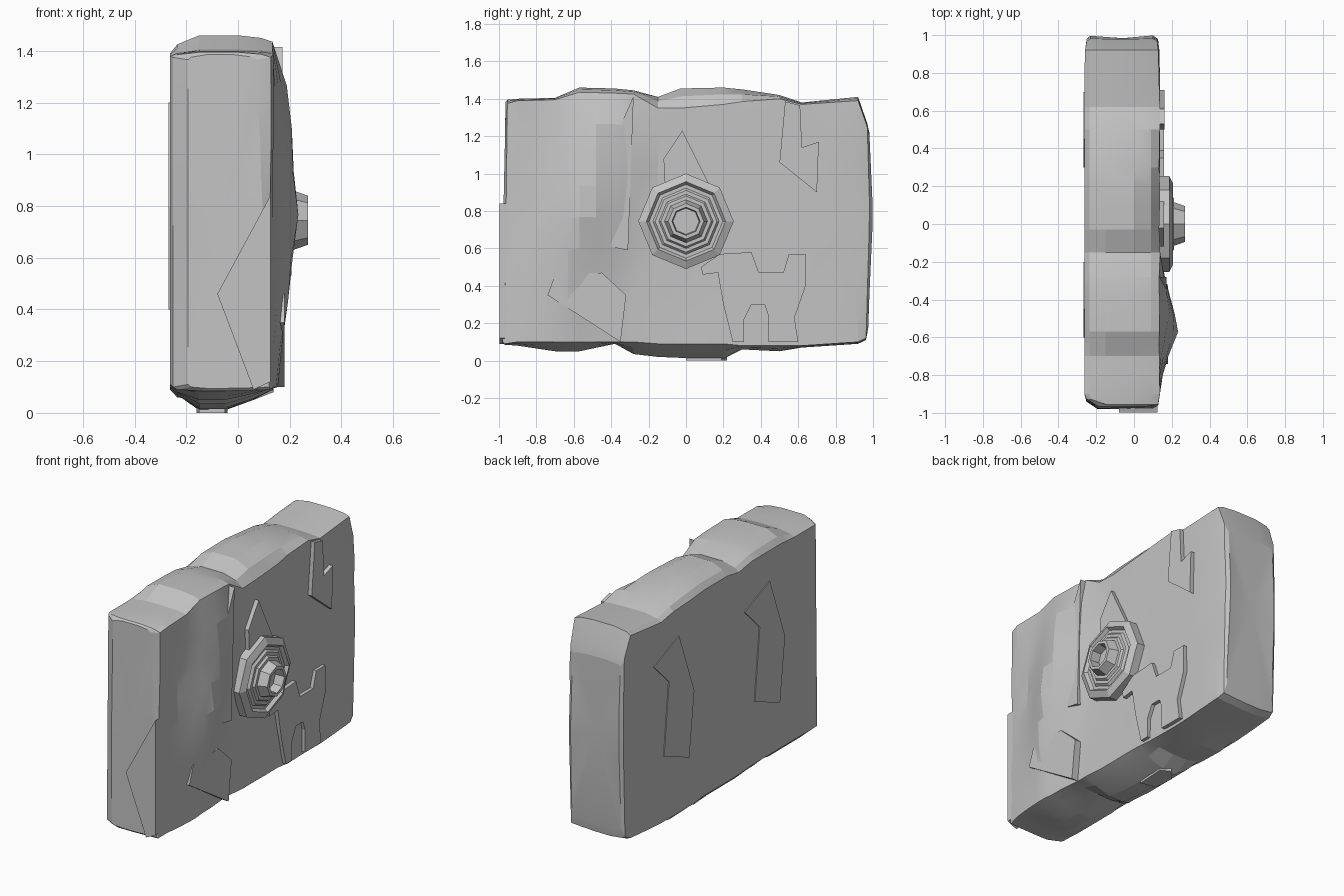
import bpy, bmesh, math, random

if "Cube" in bpy.data.objects:
    bpy.data.objects.remove(bpy.data.objects["Cube"])
random.seed(4)

stone = bpy.data.materials.new("stone grey")
stone.diffuse_color = (0.55, 0.55, 0.55, 1)
stone.use_nodes = True
stone.node_tree.nodes["Principled BSDF"].inputs["Base Color"].default_value = stone.diffuse_color


def finish(name, bm, smooth=None):
    bmesh.ops.recalc_face_normals(bm, faces=bm.faces[:])
    me = bpy.data.meshes.new(name)
    bm.to_mesh(me)
    bm.free()
    me.materials.append(stone)
    ob = bpy.data.objects.new(name, me)
    bpy.context.collection.objects.link(ob)
    if smooth:
        bpy.ops.object.select_all(action='DESELECT')
        ob.select_set(True)
        bpy.context.view_layer.objects.active = ob
        bpy.ops.object.shade_smooth_by_angle(angle=math.radians(smooth))
    return ob


def lerp_table(table, t):
    if t <= table[0][0]:
        return table[0][1:]
    for a, b in zip(table, table[1:]):
        if t <= b[0]:
            k = (t - a[0]) / (b[0] - a[0])
            return [p + (q - p) * k for p, q in zip(a[1:], b[1:])]
    return table[-1][1:]


# Slab sections along y: y, lower edge, keel, ridge top, front top, back top
SECTIONS = [
    (-0.955, .09, .085, 1.395, 1.375, 1.375), (-0.90, .10, .08, 1.40, 1.39, 1.38),
    (-0.70, .10, .05, 1.405, 1.395, 1.38), (-0.57, .10, .05, 1.46, 1.435, 1.39),
    (-0.38, .10, .09, 1.455, 1.43, 1.39), (-0.28, .10, .035, 1.445, 1.425, 1.39),
    (-0.15, .09, .02, 1.41, 1.35, 1.37), (-0.03, .09, .015, 1.455, 1.35, 1.39),
    (0.20, .09, .01, 1.46, 1.37, 1.39), (0.30, .08, .06, 1.45, 1.385, 1.38),
    (0.50, .08, .05, 1.42, 1.40, 1.37), (0.62, .08, .07, 1.38, 1.37, 1.35),
    (0.92, .10, .09, 1.41, 1.39, 1.38), (0.962, .12, .11, 1.27, 1.25, 1.25)]

# Height of the front bulge by z
BULGE = [(.1, .02), (.3, .04), (.5, .07), (.8, .108), (1.25, .062), (1.4, .0)]


def front_x(y, z):
    ridge = -0.62 + 0.18 * (z - 0.4)
    d = y - ridge
    k = max(0, 1 - abs(d) / (0.27 if d < 0 else 0.33))
    return 0.135 + lerp_table(BULGE, z)[0] * k


def section(y):
    lo, keel, ridge, tf, tb = lerp_table(SECTIONS, y)
    edge = max(0, (abs(y) - 0.90) / 0.06)
    back = -0.263 + 0.012 * edge
    front = []
    for i in range(9):
        z = lo + (tf - lo) * i / 8
        front.append((front_x(y, z) - .01 * edge + random.uniform(-.003, .003), z))
    top = [(0.09, tf + (ridge - tf) * .6), (0.0, ridge), (-0.15, ridge), (-0.235, (ridge + tb) / 2)]
    rear = [(back, tb + (lo + .01 - tb) * i / 6) for i in range(7)]
    under = [(-0.235, lo - .02 if keel < lo - .02 else lo), (-0.15, keel),
             (-0.05, keel), (0.06, (lo + keel) / 2)]
    return front + top + rear + under


# Main rock slab, lofted along y with chamfered bulging ends
ys = sorted({s[0] for s in SECTIONS} | {-0.80, -0.63, -0.48, -0.33, 0.08, 0.77})


def lean(x, y, z):
    # ends lean outward low or mid height; the back corner is cut away at -y
    if y < -0.94:
        return y - .016 * (1 - z / 1.4) + (.03 if x < -.2 else 0)
    if y > 0.95:
        return y + .02 * max(0, 1 - abs(z - .8) / .7)
    return y


bm = bmesh.new()
rings = [[bm.verts.new((x, lean(x, y, z), z)) for x, z in section(y)] for y in ys]


def end_ring(y, push, s_front_low, s_front_top, s_back, sz):
    out = []
    for x, z in section(y):
        k = min(1, max(0, z / 1.4))
        s = s_back if x < -.055 else s_front_low + (s_front_top - s_front_low) * k
        p = push * (1 + .5 * max(0, 1 - abs(z - .75) / .5))
        out.append(bm.verts.new((-0.055 + (x + 0.055) * s, lean(0, y, z) + p,
                                 .75 + (z - .75) * sz)))
    return out


rings.insert(0, end_ring(-0.955, -.01, .98, .7, .70, .985))
rings.append(end_ring(0.962, .012, .92, .85, .9, .9))
for a, b in zip(rings, rings[1:]):
    for i in range(len(a)):
        j = (i + 1) % len(a)
        bm.faces.new((a[i], a[j], b[j], b[i]))
for r in (rings[0], rings[-1]):
    c = bm.verts.new((-.06, sum(v.co.y for v in r) / len(r), .75))
    for i in range(len(r)):
        bm.faces.new((r[i], r[(i + 1) % len(r)], c))
finish("rock_slab", bm, 11)


# Thin broken stone plates: outline in two axes, extruded along the third
def plate(name, pts, a, b, axis='x'):
    bm = bmesh.new()

    def put(p, d):
        return {'x': (d, p[0], p[1]), 'y': (p[0], d, p[1]), 'z': (p[0], p[1], d)}[axis]
    lo = [bm.verts.new(put(p, a)) for p in pts]
    hi = [bm.verts.new(put(p, b)) for p in pts]
    n = len(pts)
    for i in range(n):
        bm.faces.new((lo[i], lo[(i + 1) % n], hi[(i + 1) % n], hi[i]))
    bm.faces.new(lo)
    bm.faces.new(hi)
    return finish(name, bm)


plate("front_spike_plate", [(-.12, 1.08), (-.02, 1.23), (.12, .95), (.1, .7), (-.1, .7)], .08, .158)
plate("front_lower_plate", [(.08, .5), (.09, .46), (.17, .47), (.2, .3), (.25, .1), (.31, .1),
      (.31, .22), (.35, .3), (.42, .3), (.44, .24), (.44, .1), (.6, .1), (.58, .23),
      (.64, .4), (.64, .57), (.55, .57), (.52, .47), (.39, .47), (.35, .58), (.18, .57)], .08, .158)
plate("front_upper_plate", [(.53, 1.385), (.5, 1.06), (.7, .9), (.71, 1.17), (.62, 1.14),
      (.61, 1.365)], .08, .162)
plate("front_blade_plate", [(-.28, 1.415), (-.31, .59), (-.41, .61), (-.46, .74), (-.5, .75),
      (-.42, 1.1)], .08, .172)
plate("front_foot_plate", [(-.70, .46), (-.74, .35), (-.35, .1), (-.32, .35), (-.45, .47)], .08, .18)
plate("end_plate", [(.125, .84), (-.08, .46), (.06, .09), (.125, .12)], -.93, -.998, 'y')
for side in (-1, 1):
    plate("back_plate", [(side * .45 + y, z) for y, z in ((.25, 1.1), (.1, .95), (.15, .5),
          (-.1, .4), (-.15, .8), (0, 1.2))], -.2, -.268)
plate("under_plate", [(-.15, .02), (-.05, .0), (-.04, .19), (-.1, .22), (-.16, .15)], .06, .0, 'z')

# Stepped eight-sided boss on the +x face with a hollow hub
PROFILE = [(.255, .10), (.255, .187), (.212, .207), (.197, .187), (.177, .187), (.165, .2),
           (.145, .2), (.135, .213), (.115, .213), (.095, .27), (.075, .27), (.07, .21)]
bm = bmesh.new()
loops = [[bm.verts.new((x, r * math.sin(i * math.pi / 4), .745 + r * math.cos(i * math.pi / 4)))
          for i in range(8)] for r, x in PROFILE]
for a, b in zip(loops, loops[1:]):
    for i in range(8):
        bm.faces.new((a[i], a[(i + 1) % 8], b[(i + 1) % 8], b[i]))
bm.faces.new(loops[0])
bm.faces.new(loops[-1])
finish("octagonal_boss", bm)
